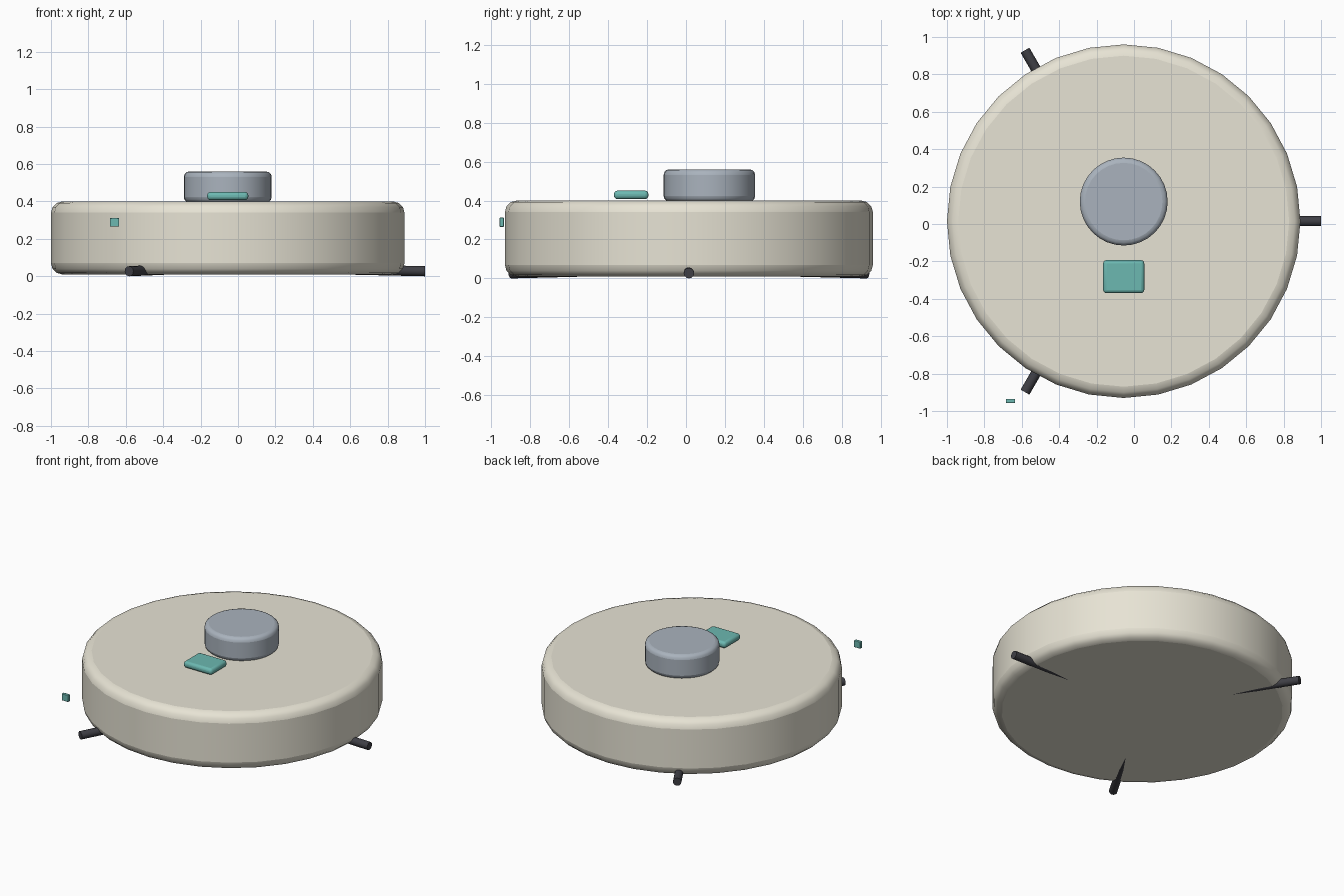
import bpy
from math import radians, cos, sin
from mathutils import Vector

if "Cube" in bpy.data.objects:
    bpy.data.objects.remove(bpy.data.objects["Cube"])

CX, CY = -0.055, 0.015


def material(name, rgb):
    m = bpy.data.materials.new(name)
    m.diffuse_color = (*rgb, 1)
    m.use_nodes = True
    m.node_tree.nodes["Principled BSDF"].inputs["Base Color"].default_value = m.diffuse_color
    return m


cream = material("cream", (0.80, 0.77, 0.66))
steel = material("blue_grey", (0.40, 0.45, 0.51))
teal = material("teal", (0.15, 0.48, 0.44))
dark = material("dark_rubber", (0.05, 0.05, 0.06))


def finish(name, mat, bevel=0, segments=3):
    ob = bpy.context.object
    ob.name = name
    ob.data.materials.append(mat)
    if bevel:
        bpy.ops.object.transform_apply(location=False, rotation=False, scale=True)
        mod = ob.modifiers.new("rounded_edges", 'BEVEL')
        mod.width = bevel
        mod.segments = segments
        mod.limit_method = 'ANGLE'
        mod.angle_limit = radians(40)
    bpy.ops.object.shade_smooth_by_angle(angle=radians(35))
    return ob


def disc(name, x, y, r, z0, z1, mat, bevel):
    bpy.ops.mesh.primitive_cylinder_add(vertices=32, radius=r, depth=z1 - z0,
                                        location=(x, y, (z0 + z1) / 2))
    return finish(name, mat, bevel)


def box(name, lo, hi, mat, bevel):
    lo, hi = Vector(lo), Vector(hi)
    bpy.ops.mesh.primitive_cube_add(size=1, location=(lo + hi) / 2)
    bpy.context.object.scale = hi - lo
    return finish(name, mat, bevel)


# Round housing and the turret on top
disc("body", CX, CY, 0.945, 0.01, 0.40, cream, 0.06)
disc("turret", CX, 0.12, 0.235, 0.395, 0.56, steel, 0.028)

# Top button and small side indicator
box("top_button", (-0.165, -0.37, 0.407), (0.055, -0.193, 0.451), teal, 0.018)
box("side_indicator", (-0.685, -0.957, 0.265), (-0.635, -0.935, 0.312), teal, 0.004)

# Three thin feet, spreading outwards and sloping slightly down
for i in range(3):
    a = radians(120 * i)
    inner = Vector((CX + 0.60 * cos(a), CY + 0.60 * sin(a), 0.037))
    outer = Vector((CX + 1.055 * cos(a), CY + 1.055 * sin(a), 0.027))
    d = outer - inner
    bpy.ops.mesh.primitive_cylinder_add(vertices=12, radius=0.027, depth=d.length,
                                        location=(inner + outer) / 2)
    bpy.context.object.rotation_euler = d.to_track_quat('Z', 'Y').to_euler()
    finish(f"foot_{i + 1}", dark)
